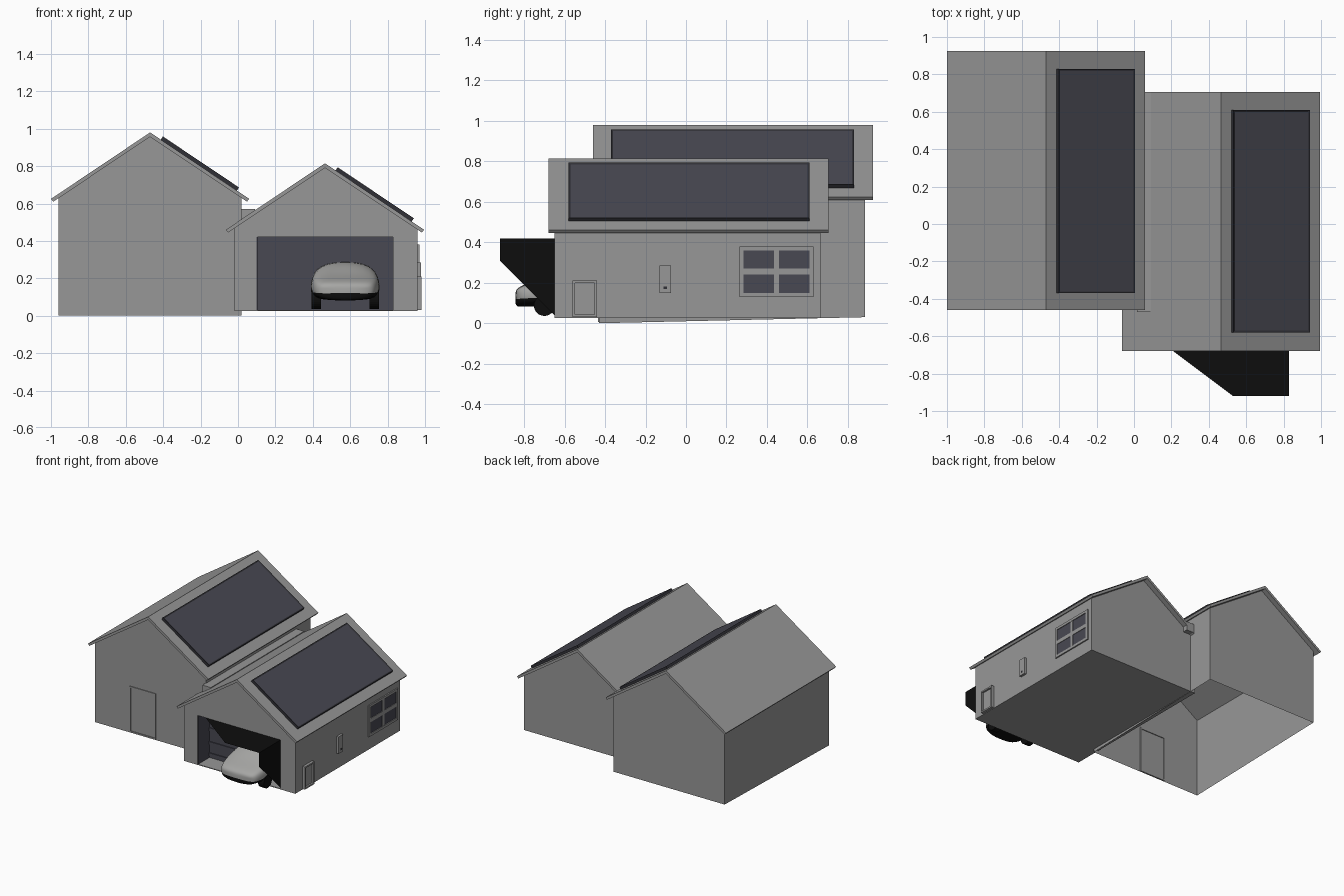
import bpy, bmesh, math
from mathutils import Matrix, Vector

cube = bpy.data.objects.get("Cube")
if cube:
    bpy.data.objects.remove(cube, do_unlink=True)


def material(name, r, g, b):
    m = bpy.data.materials.new(name)
    m.use_nodes = True
    m.diffuse_color = (r, g, b, 1)
    m.node_tree.nodes["Principled BSDF"].inputs["Base Color"].default_value = (r, g, b, 1)
    return m


GREY = material("plaster grey", 0.31, 0.31, 0.31)
SLATE = material("slate blue", 0.065, 0.065, 0.085)
DARK = material("dark frame", 0.03, 0.03, 0.037)
BLACK = material("black", 0.004, 0.004, 0.004)
SILVER = material("silver paint", 0.38, 0.38, 0.37)


def finish(name, bm, *mats):
    bmesh.ops.recalc_face_normals(bm, faces=bm.faces[:])
    mesh = bpy.data.meshes.new(name)
    bm.to_mesh(mesh)
    bm.free()
    for m in mats:
        mesh.materials.append(m)
    obj = bpy.data.objects.new(name, mesh)
    bpy.context.collection.objects.link(obj)
    return obj


def box(name, mat, x, y, z):
    """Box from three (low, high) ranges."""
    bm = bmesh.new()
    bmesh.ops.create_cube(bm, size=1)
    for v in bm.verts:
        v.co = Vector([(a + b) / 2 + c * (b - a) for (a, b), c in zip((x, y, z), v.co)])
    return finish(name, bm, mat)


def prism(name, mat, profile, y0, y1, drop_floor=False, back_lift=0):
    """Extrude an x-z profile along y; optionally leave the floor open."""
    bm = bmesh.new()
    front = [bm.verts.new((x, y0, z)) for x, z in profile]
    back = [bm.verts.new((x, y1, z)) for x, z in profile]
    bm.faces.new(front)
    bm.faces.new(back)
    n = len(profile)
    for i in range(n):
        if drop_floor and i == n - 1:
            continue
        j = (i + 1) % n
        bm.faces.new((front[i], front[j], back[j], back[i]))
    for v in (back[0], back[-1]):
        v.co.z += back_lift
    return finish(name, bm, mat)


SLOPE = 0.67


def gable(x0, x1, z0, ridge_x, ridge_z):
    """Wall outline, last edge is the floor."""
    return [(x0, z0), (x0, ridge_z - (ridge_x - x0) * SLOPE), (ridge_x, ridge_z),
            (x1, ridge_z - (x1 - ridge_x) * SLOPE), (x1, z0)]


def roof(name, rx, rz, half, y0, y1):
    ez = rz - half * SLOPE
    prism(name, GREY, [(rx - half, ez), (rx, rz), (rx + half, ez),
                       (rx + half - 0.012, ez - 0.015), (rx, rz - 0.024),
                       (rx - half + 0.012, ez - 0.015)], y0, y1)


def solar_panel(name, rx, rz, x_mid, y0, y1):
    """Framed panel lying on the left roof slope."""
    bm = bmesh.new()
    bmesh.ops.create_cube(bm, size=1)
    bmesh.ops.scale(bm, vec=(0.49, y1 - y0, 0.024), verts=bm.verts)
    top = max(bm.faces, key=lambda f: f.calc_center_median().z)
    bmesh.ops.inset_region(bm, faces=[top], thickness=0.014, depth=-0.004)
    top.material_index = 1
    z = rz - (x_mid - rx) * SLOPE + 0.01
    bm.transform(Matrix.Translation((x_mid, (y0 + y1) / 2, z))
                 @ Matrix.Rotation(math.atan(SLOPE), 4, 'Y'))
    finish(name, bm, DARK, SLATE)


def frame(name, mat, u, v, width, place):
    """Four bars around a (u, v) rectangle; place maps u and v ranges to a box."""
    bars = [((u[0], u[0] + width), v), ((u[1] - width, u[1]), v),
            (u, (v[1] - width, v[1])), (u, (v[0], v[0] + width))]
    for i, (a, b) in enumerate(bars):
        box(f"{name}_{i + 1}", mat, *place(a, b))


# Main house: hollow shell, roof, panel and front door
prism("house_walls", GREY, gable(-0.96, 0.02, 0, -0.47, 0.965), -0.43, 0.885, True, 0.03)
roof("house_roof", -0.47, 0.98, 0.53, -0.46, 0.925)
solar_panel("house_solar_panel", -0.47, 0.98, -0.205, -0.37, 0.83)
frame("house_door_frame", GREY, (-0.65, -0.42), (0.005, 0.37), 0.01,
      lambda a, b: (a, (-0.436, -0.424), b))

# Garage: front with a notch for the doorway, solid rear, roof and panel
left, eave_l, peak, eave_r, right = gable(-0.02, 0.96, 0.03, 0.465, 0.8)
prism("garage_front", GREY, [left, eave_l, peak, eave_r, right, (0.83, 0.03), (0.83, 0.42),
                             (0.1, 0.42), (0.1, 0.03)], -0.65, -0.5)
prism("garage_walls", GREY, [left, eave_l, peak, eave_r, right], -0.5, 0.665)
box("garage_floor", GREY, (-0.02, 0.96), (-0.65, 0.665), (0.026, 0.032))
roof("garage_roof", 0.465, 0.815, 0.53, -0.68, 0.705)
solar_panel("garage_solar_panel", 0.465, 0.815, 0.73, -0.58, 0.61)
box("roof_flashing", GREY, (0.015, 0.09), (-0.47, 0.705), (0.5, 0.57))

# Slatted garage door and lining
box("garage_door", SLATE, (0.1, 0.83), (-0.508, -0.5), (0.03, 0.42))
box("doorway_lining", SLATE, (0.1, 0.104), (-0.648, -0.5), (0.032, 0.42))
for i, z in enumerate((0.06, 0.15, 0.26, 0.345)):
    box(f"door_slat_{i + 1}", SLATE, (0.104, 0.83), (-0.515, -0.507), (z - 0.012, z + 0.012))

# Black hood over and beside the doorway
for name, corners in {
    "hood_top": [(0.17, -0.65, 0.42), (0.53, -0.92, 0.42), (0.83, -0.92, 0.42), (0.83, -0.65, 0.42)],
    "hood_side": [(0.83, -0.65, 0.42), (0.83, -0.92, 0.42), (0.83, -0.92, 0.31), (0.83, -0.65, 0.04)],
}.items():
    bm = bmesh.new()
    bm.faces.new([bm.verts.new(c) for c in corners])
    finish(name, bm, BLACK)

# Side window, charger and hatch on the garage's left wall
for i, y in enumerate((0.285, 0.46)):
    for j, z in enumerate((0.15, 0.27)):
        box(f"window_pane_{i}{j}", SLATE, (0.955, 0.964), (y, y + 0.15), (z, z + 0.09))
frame("window_frame", GREY, (0.265, 0.63), (0.13, 0.38), 0.02,
      lambda a, b: ((0.955, 0.97), a, b))
box("window_mullion", GREY, (0.955, 0.968), (0.435, 0.46), (0.15, 0.36))
box("window_transom", GREY, (0.955, 0.968), (0.285, 0.61), (0.24, 0.27))
box("charger", GREY, (0.955, 0.978), (-0.13, -0.075), (0.15, 0.285))
box("charger_socket", DARK, (0.975, 0.981), (-0.11, -0.095), (0.17, 0.182))
box("hatch_panel", GREY, (0.955, 0.968), (-0.56, -0.44), (0.03, 0.21))
frame("hatch_frame", GREY, (-0.56, -0.44), (0.03, 0.21), 0.012,
      lambda a, b: ((0.955, 0.982), a, b))

# Car body lofted through (y, half width, shoulder z, top z, top half width)
stations = [(-0.845, 0.125, 0.15, 0.165, 0.09), (-0.81, 0.165, 0.175, 0.19, 0.12),
            (-0.71, 0.185, 0.2, 0.22, 0.135), (-0.6, 0.187, 0.21, 0.285, 0.125),
            (-0.51, 0.187, 0.21, 0.294, 0.12), (-0.25, 0.187, 0.21, 0.285, 0.12),
            (-0.06, 0.18, 0.2, 0.225, 0.12), (0.0, 0.15, 0.16, 0.19, 0.1)]
CAR_X = 0.573
bm = bmesh.new()
rings = []
for y, hw, zs, zt, tw in stations:
    half = [(hw * 0.85, 0.08), (hw, 0.12), (hw * 0.98, zs), (tw, zt)]
    ring = half + [(-x, z) for x, z in reversed(half)]
    rings.append([bm.verts.new((CAR_X + x, y, z)) for x, z in ring])
for a, b in zip(rings, rings[1:]):
    for i in range(8):
        j = (i + 1) % 8
        face = bm.faces.new((a[i], a[j], b[j], b[i]))
        face.material_index = 1 if i in (0, 6, 7) else 0
for ring in (rings[0], rings[-1]):
    bm.faces.new(ring[1:7])
    bm.faces.new((ring[0], ring[1], ring[6], ring[7])).material_index = 1
car = finish("car_body", bm, SILVER, BLACK)
car.modifiers.new("smooth", 'SUBSURF').levels = 2
car.modifiers["smooth"].render_levels = 2
for p in car.data.polygons:
    p.use_smooth = True

# Wheels
for y in (-0.7, -0.13):
    for side in (-1, 1):
        bm = bmesh.new()
        bmesh.ops.create_cone(bm, cap_ends=True, segments=24, radius1=0.052, radius2=0.052, depth=0.05)
        bm.transform(Matrix.Translation((CAR_X + side * 0.155, y, 0.088))
                     @ Matrix.Rotation(math.pi / 2, 4, 'Y'))
        finish(f"car_wheel_{'front' if y < -0.5 else 'rear'}_{'left' if side > 0 else 'right'}", bm, BLACK)
